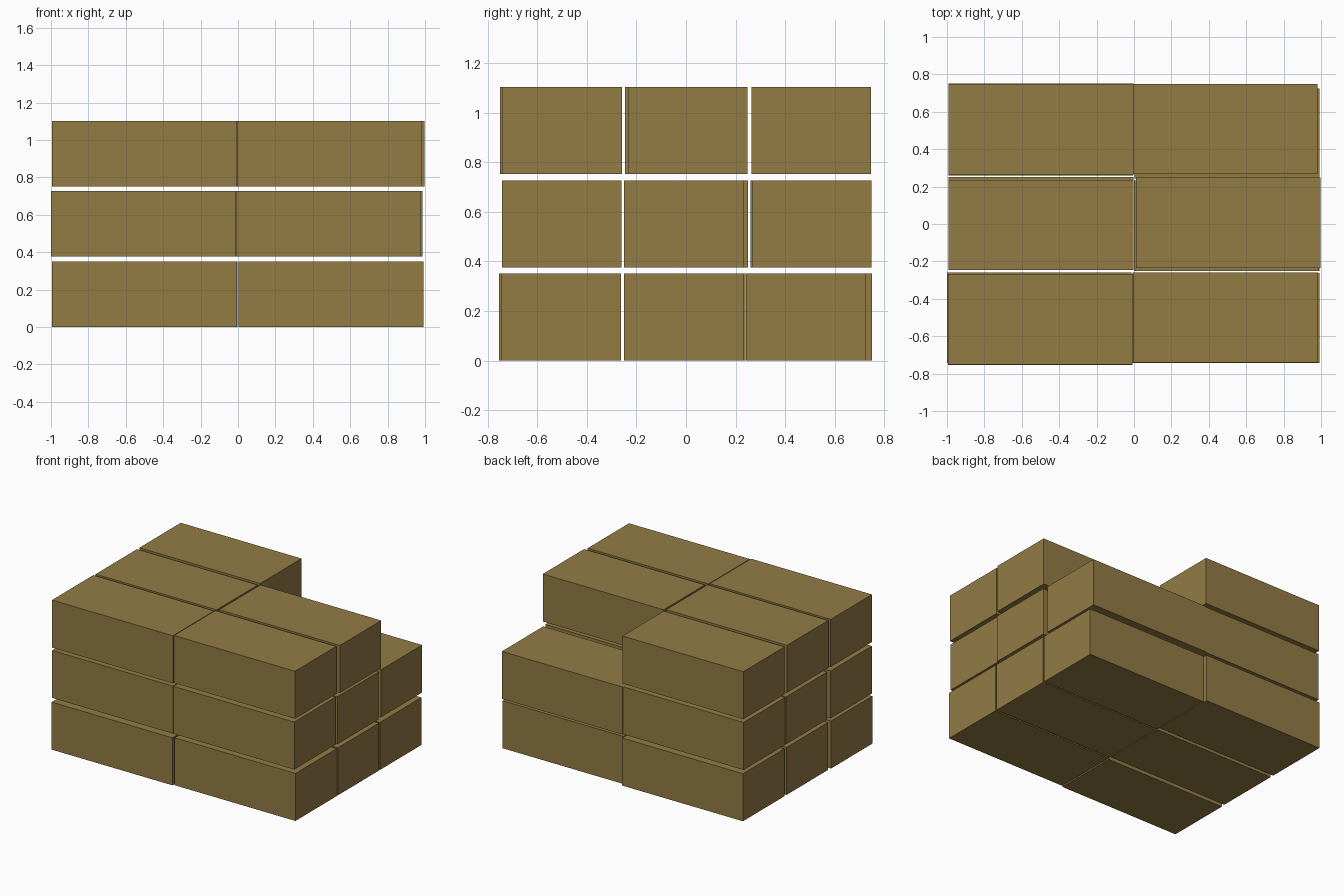
import bpy
from mathutils import Vector

default_cube = bpy.data.objects.get("Cube")
if default_cube:
    bpy.data.objects.remove(default_cube, do_unlink=True)

# One flat cardboard colour for every box
cardboard = bpy.data.materials.new("cardboard_brown")
cardboard_colour = (0.29, 0.2, 0.06, 1)
cardboard.diffuse_color = cardboard_colour
cardboard.use_nodes = True
shader = cardboard.node_tree.nodes["Principled BSDF"]
shader.inputs["Base Color"].default_value = cardboard_colour
shader.inputs["Roughness"].default_value = 0.9

# Box size and the spacing of the stack
BOX_SIZE = Vector((0.987, 0.482, 0.351))
COLUMN_OFFSET, ROW_PITCH, LAYER_PITCH = 0.497, 0.502, 0.376

COLUMNS = {"right": -1, "left": 1}
ROWS = {"front": -1, "middle": 0, "back": 1}

# Careless stacking: x, y nudge of each box in thousandths,
# listed per row as (right box, left box); None leaves the place empty
NUDGES = {
    "bottom": {"front": [(-4, -11), (0, -1)],
               "middle": [(0, 0), (0, -9)],
               "back": [(0, 7), (0, -18)]},
    "centre": {"front": [(-9, 1), (-11, 1)],
               "middle": [(0, 9), (-4, -9)],
               "back": [(0, -1), (-10, 5)]},
    "top": {"front": [(-4, -7), (-6, 2)],
            "middle": [(0, -5), (6, 7)],
            "back": [(0, 3), None]},
}


def add_box(name, centre):
    """Add one plain cardboard box."""
    bpy.ops.mesh.primitive_cube_add(size=1, location=centre)
    box = bpy.context.object
    box.name = name
    box.scale = BOX_SIZE
    bpy.ops.object.transform_apply(location=False, rotation=False, scale=True)
    box.data.materials.append(cardboard)


# Stack of boxes, layer by layer
for level, (layer, rows) in enumerate(NUDGES.items()):
    z = level * LAYER_PITCH + BOX_SIZE.z / 2
    for row, nudges in rows.items():
        for (column, side), nudge in zip(COLUMNS.items(), nudges):
            if nudge is None:
                continue
            x = side * COLUMN_OFFSET + nudge[0] / 1000
            y = ROWS[row] * ROW_PITCH + nudge[1] / 1000
            add_box(f"{layer}_{row}_{column}_box", (x, y, z))
